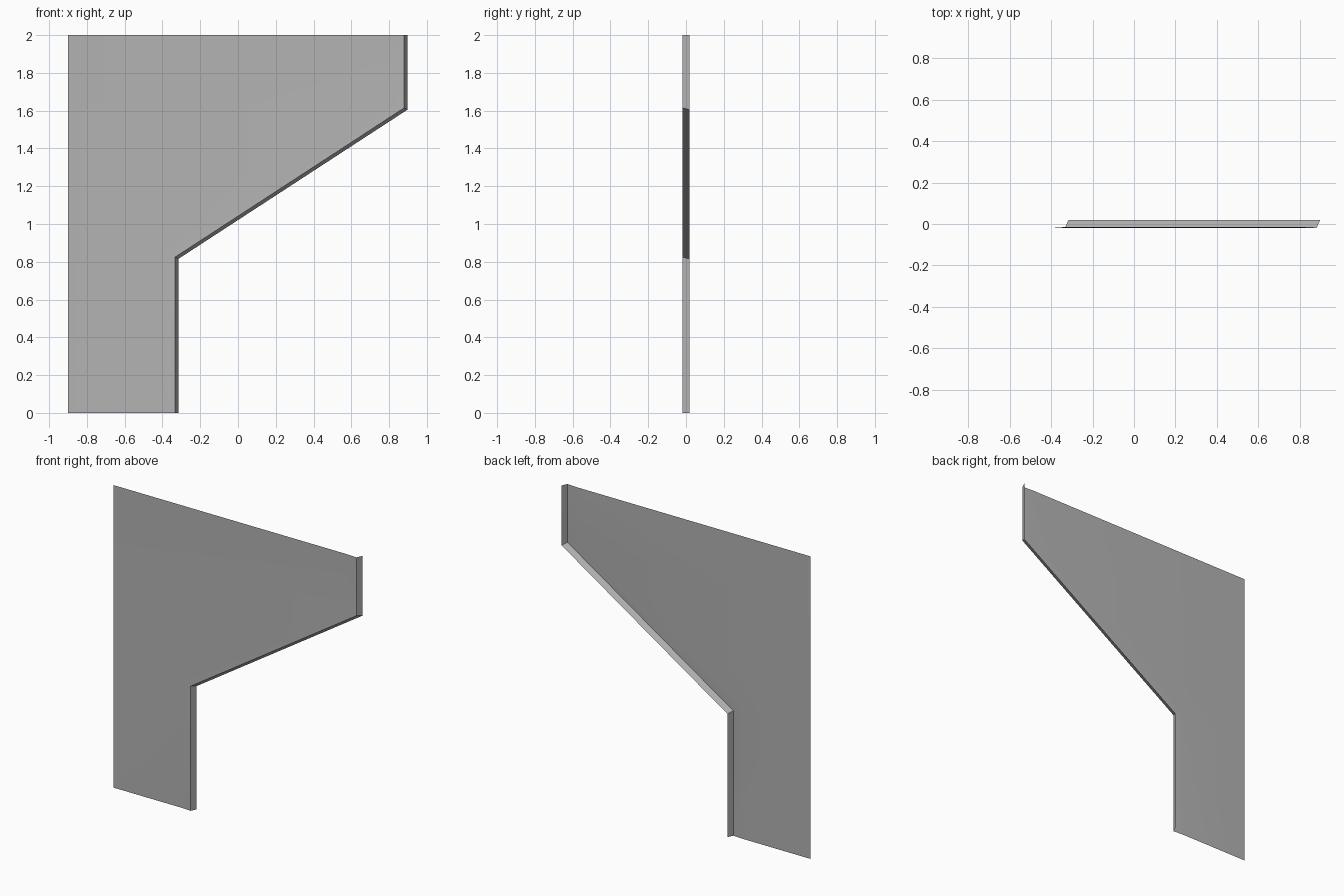
import bpy
import bmesh
import math

cube = bpy.data.objects.get("Cube")
if cube:
    bpy.data.objects.remove(cube, do_unlink=True)

# One plain grey sheet-metal colour
grey = bpy.data.materials.new("sheet grey")
grey.use_nodes = True
colour = (0.45, 0.45, 0.45, 1)
grey.diffuse_color = colour
grey.node_tree.nodes["Principled BSDF"].inputs["Base Color"].default_value = colour

LEFT = -0.9
SHEET_Y, EDGE_Y, RIM_Y = -0.014, -0.019, 0.019

# Stations up the panel: left z, then (x, z) of border, fold and rim
stations = [
    (0.00, (-0.405, 0.00), (-0.333, 0.00), (-0.316, 0.00)),
    (0.82, (-0.405, 0.855), (-0.333, 0.825), (-0.316, 0.815)),
    (1.61, (0.800, 1.645), (0.880, 1.615), (0.897, 1.605)),
    (2.00, (0.800, 2.00), (0.880, 2.00), (0.897, 2.00)),
]

# Flat sheet, slightly sloped border and folded-back flange
bm = bmesh.new()
rows = []
for left_z, border, fold, rim in stations:
    points = [(LEFT, SHEET_Y, left_z)]
    for (x, z), y in zip((border, fold, rim), (SHEET_Y, EDGE_Y, RIM_Y)):
        points.append((x, y, z))
    rows.append([bm.verts.new(p) for p in points])

for low, high in zip(rows, rows[1:]):
    for i in range(len(low) - 1):
        bm.faces.new((low[i], low[i + 1], high[i + 1], high[i]))

mesh = bpy.data.meshes.new("flanged_panel")
bm.to_mesh(mesh)
bm.free()
mesh.materials.append(grey)
panel = bpy.data.objects.new("flanged_panel", mesh)
bpy.context.collection.objects.link(panel)

# Soft border, crisp flange fold
bpy.ops.object.select_all(action="DESELECT")
panel.select_set(True)
bpy.context.view_layer.objects.active = panel
bpy.ops.object.shade_smooth_by_angle(angle=math.radians(30))
